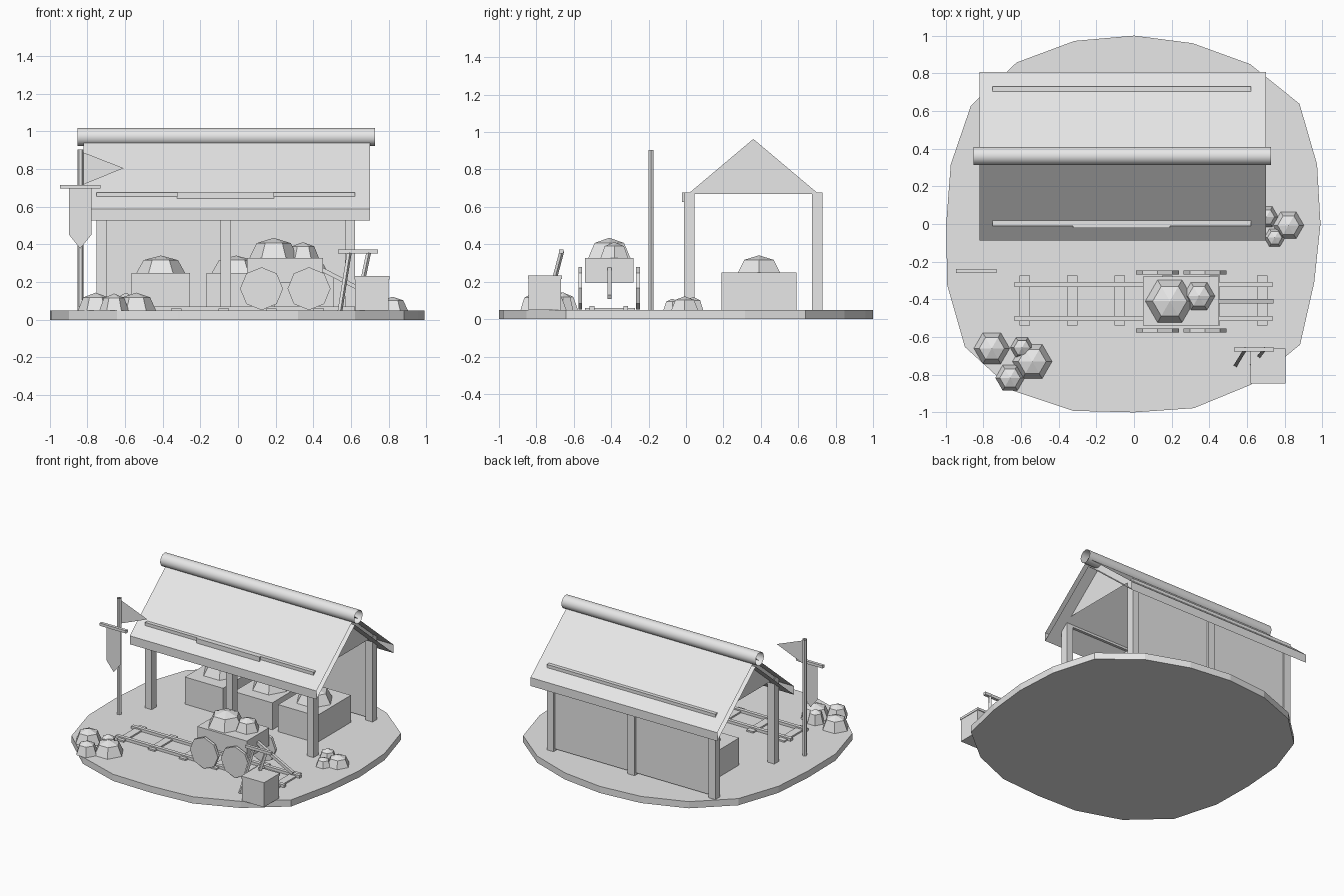
import bpy, bmesh, math
from mathutils import Vector

if "Cube" in bpy.data.objects:
    bpy.data.objects.remove(bpy.data.objects["Cube"])

grey = bpy.data.materials.new("light grey")
grey.diffuse_color = (0.8, 0.8, 0.8, 1)
grey.use_nodes = True
grey.node_tree.nodes["Principled BSDF"].inputs["Base Color"].default_value = grey.diffuse_color


def make(name, verts, faces, fix=True):
    me = bpy.data.meshes.new(name)
    me.from_pydata(verts, [], faces)
    if fix:
        bm = bmesh.new()
        bm.from_mesh(me)
        bmesh.ops.recalc_face_normals(bm, faces=bm.faces)
        bm.to_mesh(me)
        bm.free()
    me.materials.append(grey)
    ob = bpy.data.objects.new(name, me)
    bpy.context.collection.objects.link(ob)
    return ob


def loft(name, rings, caps=True):
    """Skin a list of equal closed rings."""
    n = len(rings[0])
    verts = [p for r in rings for p in r]
    faces = [(k * n + i, k * n + (i + 1) % n, (k + 1) * n + (i + 1) % n, (k + 1) * n + i)
             for k in range(len(rings) - 1) for i in range(n)]
    if caps:
        faces.append(tuple(range(n))[::-1])
        faces.append(tuple(range(len(verts) - n, len(verts))))
    return make(name, verts, faces)


def box(name, x0, x1, y0, y1, z0, z1, caps=True):
    ring = lambda x: [(x, y0, z0), (x, y1, z0), (x, y1, z1), (x, y0, z1)]
    return loft(name, [ring(x0), ring(x1)], caps)


def bar(name, a, b, w):
    """Square bar between two points."""
    a, b = Vector(a), Vector(b)
    q = (b - a).to_track_quat('Z', 'Y')
    corners = [q @ Vector((sx * w / 2, sy * w / 2, 0))
               for sx, sy in ((-1, -1), (1, -1), (1, 1), (-1, 1))]
    return loft(name, [[p + c for c in corners] for p in (a, b)])


def rock(name, x, y, z, r, h):
    """Six-sided domed lump."""
    ring = lambda rr, zz: [(x + rr * math.cos(i * math.pi / 3),
                            y + rr * math.sin(i * math.pi / 3), zz) for i in range(6)]
    verts = ring(r, z) + ring(r * 0.7, z + h * 0.74) + [(x, y, z + h)]
    faces = [tuple(range(6))[::-1]]
    for i in range(6):
        j = (i + 1) % 6
        faces += [(i, j, 6 + j, 6 + i), (6 + i, 6 + j, 12)]
    return make(name, verts, faces)


G = 0.049  # ground level

# ground slab: twenty-sided disc with uneven radius
radii = [0.99, 1.022, 1.086, 1.049, 1.009, 1.0, 1.022, 1.06, 1.07, 1.023,
         0.997, 1.043, 1.11, 1.094, 1.043, 1.0, 1.028, 1.055, 1.09, 1.006]
disc = [(r * math.cos(math.radians(18 * i)), r * math.sin(math.radians(18 * i)))
        for i, r in enumerate(radii)]
loft("ground_slab", [[(x, y, z) for x, y in disc] for z in (0, G)])

# shed posts, top beams and back wall
for x in (-0.75, -0.092, 0.567):
    box("front_post", x, x + 0.055, -0.01, 0.045, G, 0.675)
    box("back_post", x, x + 0.055, 0.675, 0.73, G, 0.675)
box("front_beam", -0.75, 0.622, -0.01, 0.045, 0.622, 0.677)
box("back_beam", -0.75, 0.622, 0.675, 0.73, 0.622, 0.677)
box("sign_board", -0.323, 0.192, -0.022, -0.01, 0.625, 0.678)
box("back_wall", -0.73, 0.60, 0.69, 0.715, 0.065, 0.66)

# gable walls: thin sheets
for x in (-0.745, 0.617):
    make("gable_wall", [(x, 0.012, 0.67), (x, 0.708, 0.67), (x, 0.36, 0.963)],
         [(0, 1, 2)], False)

# roof: hollow folded shell with open ends
section = [(-0.087, 0.589), (0.36, 0.966), (0.807, 0.589),
           (0.807, 0.527), (0.36, 0.904), (-0.087, 0.527)]
loft("roof", [[(x, y, z) for y, z in section] for x in (-0.82, 0.70)], False)

# ridge tube, open ended
ridge = loft("ridge_tube", [[(x, 0.361 + 0.048 * math.cos(i * math.pi / 8),
                              0.971 + 0.048 * math.sin(i * math.pi / 8)) for i in range(16)]
                            for x in (-0.853, 0.727)], False)
for p in ridge.data.polygons:
    p.use_smooth = True

# ore bins under the roof
for cx in (-0.41, -0.01, 0.35):
    box("ore_bin", cx - 0.156, cx + 0.156, 0.19, 0.59, G, 0.248)
    rock("bin_ore", cx, 0.39, 0.248, 0.13, 0.093)

# rail track
for i in range(6):
    x = -0.58 + 0.252 * i
    box("sleeper", x - 0.028, x + 0.028, -0.54, -0.273, 0.0, 0.06)
for y in (-0.502, -0.322):
    box("rail", -0.635, 0.735, y - 0.013, y + 0.013, 0.05, 0.07)

# cart with octagonal wheels, handle and ore
box("cart_body", 0.047, 0.45, -0.54, -0.28, 0.195, 0.327)
for x in (0.125, 0.377):
    for y in (-0.575, -0.267):
        loft("cart_wheel", [[(x + 0.114 * math.cos(i * math.pi / 4), yy,
                              0.165 + 0.114 * math.sin(i * math.pi / 4)) for i in range(8)]
                            for yy in (y, y + 0.02)])
bar("cart_handle", (0.42, -0.41, 0.28), (0.735, -0.41, 0.118), 0.022)
rock("cart_ore_large", 0.19, -0.41, 0.327, 0.13, 0.108)
rock("cart_ore_small", 0.345, -0.383, 0.327, 0.085, 0.085)

# loose rocks on the ground
for x, y, r, h in ((-0.755, -0.66, 0.095, 0.095), (-0.595, -0.657, 0.062, 0.095),
                   (-0.658, -0.817, 0.078, 0.09), (-0.54, -0.73, 0.105, 0.095),
                   (0.82, -0.007, 0.082, 0.073), (0.747, -0.073, 0.055, 0.06),
                   (0.703, 0.038, 0.062, 0.07)):
    rock("ground_rock", x, y, G, r, h)

# flag pole with pennant, crossbar and hanging banner
loft("flag_pole", [[(-0.835 + 0.016 * math.cos(i * math.pi / 3),
                     -0.187 + 0.016 * math.sin(i * math.pi / 3), z) for i in range(6)]
                   for z in (0.04, 0.903)], False)
make("pennant", [(-0.82, -0.187, 0.718), (-0.607, -0.187, 0.805), (-0.82, -0.187, 0.888)],
     [(0, 1, 2)], False)
box("banner_crossbar", -0.945, -0.73, -0.26, -0.238, 0.696, 0.716, False)
make("banner", [(x, -0.249, z) for x, z in ((-0.897, 0.706), (-0.897, 0.452), (-0.838, 0.378),
                                            (-0.778, 0.452), (-0.778, 0.706))],
     [(0, 1, 2, 3, 4)], False)

# tool box and leaning tools
box("tool_box", 0.622, 0.80, -0.842, -0.668, G, 0.215)
box("tool_box_lid", 0.618, 0.804, -0.846, -0.662, 0.215, 0.232)
bar("tool_handle_left", (0.592, -0.664, 0.363), (0.535, -0.758, 0.006), 0.018)
bar("tool_handle_right", (0.695, -0.664, 0.363), (0.62, -0.758, 0.006), 0.018)
box("tool_head", 0.532, 0.742, -0.678, -0.656, 0.352, 0.373)
